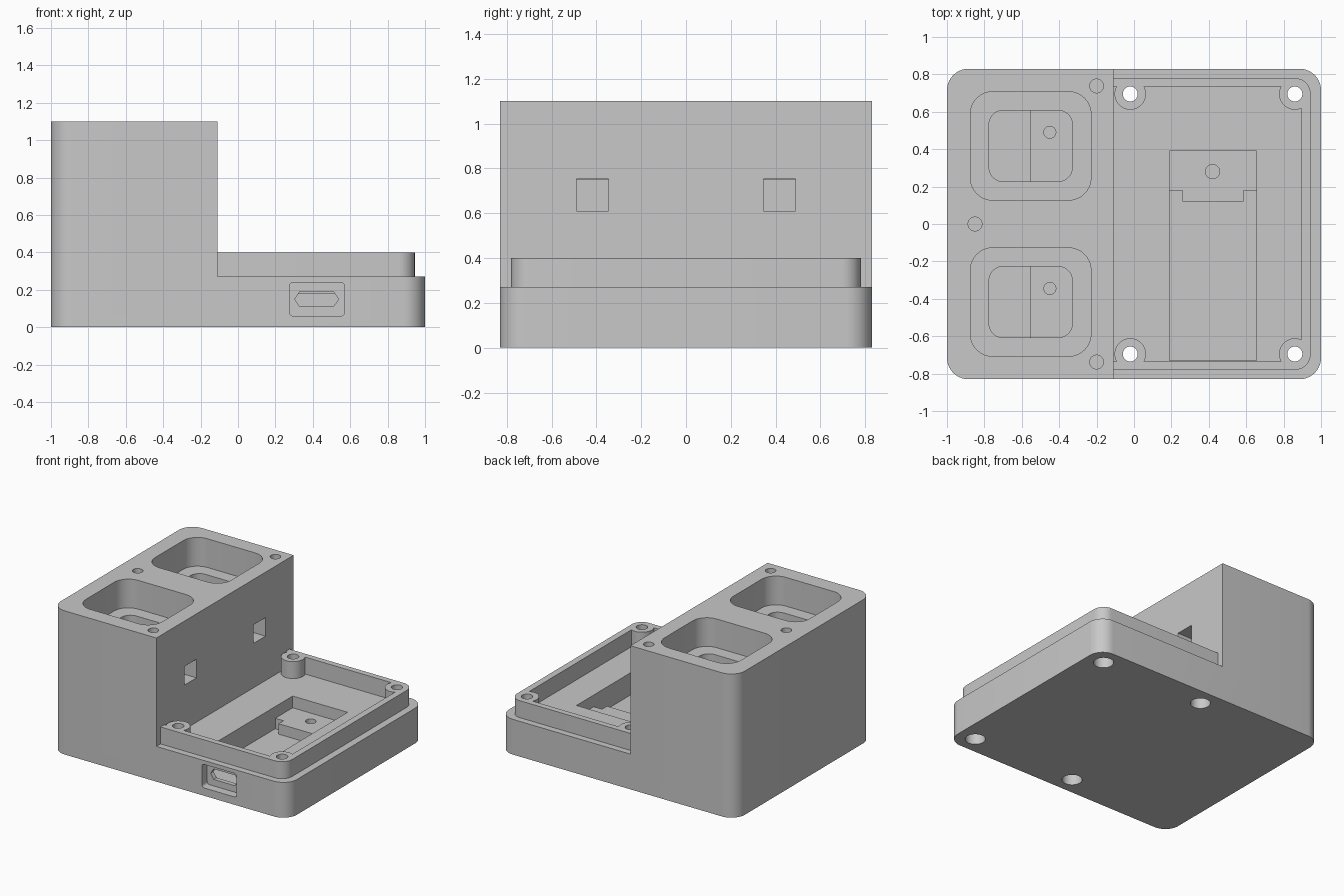
import bpy
import bmesh
from math import cos, sin, pi, radians

old = bpy.data.objects.get("Cube")
if old:
    bpy.data.objects.remove(old, do_unlink=True)

GREY = (0.58, 0.58, 0.58, 1)
mat = bpy.data.materials.new("matte grey")
mat.use_nodes = True
mat.diffuse_color = GREY
bsdf = mat.node_tree.nodes["Principled BSDF"]
bsdf.inputs["Base Color"].default_value = GREY
bsdf.inputs["Roughness"].default_value = 0.7


def rounded(x0, x1, y0, y1, left=0, right=0, steps=10):
    """Rectangle outline with its own corner radius on the left and right side."""
    pts = []
    corners = ((x1, y1, -1, -1, right), (x0, y1, 1, -1, left),
               (x0, y0, 1, 1, left), (x1, y0, -1, 1, right))
    for i, (x, y, sx, sy, r) in enumerate(corners):
        if not r:
            pts.append((x, y))
            continue
        for k in range(steps + 1):
            a = pi / 2 * (i + k / steps)
            pts.append((x + sx * r + r * cos(a), y + sy * r + r * sin(a)))
    return pts


def circle(x, y, r, n=40):
    return [(x + r * cos(2 * pi * k / n), y + r * sin(2 * pi * k / n)) for k in range(n)]


def prism(name, outline, lo, hi, axis="Z"):
    """Extrude an outline along Z, or along Y when it is drawn in XZ."""
    bm = bmesh.new()

    def place(u, v, w):
        return (u, v, w) if axis == "Z" else (u, w, v)
    bottom = [bm.verts.new(place(u, v, lo)) for u, v in outline]
    top = [bm.verts.new(place(u, v, hi)) for u, v in outline]
    bm.faces.new(bottom)
    bm.faces.new(top)
    n = len(outline)
    for i in range(n):
        j = (i + 1) % n
        bm.faces.new((bottom[i], bottom[j], top[j], top[i]))
    bmesh.ops.recalc_face_normals(bm, faces=bm.faces)
    mesh = bpy.data.meshes.new(name)
    bm.to_mesh(mesh)
    bm.free()
    mesh.materials.append(mat)
    ob = bpy.data.objects.new(name, mesh)
    bpy.context.collection.objects.link(ob)
    return ob


def combine(target, tool, operation="DIFFERENCE"):
    mod = target.modifiers.new("combine", "BOOLEAN")
    mod.operation = operation
    mod.solver = "EXACT"
    mod.object = tool
    bpy.context.view_layer.objects.active = target
    bpy.ops.object.modifier_apply(modifier=mod.name)
    bpy.data.objects.remove(tool, do_unlink=True)


def cut(outline, lo, hi, axis="Z"):
    combine(housing, prism("cutter", outline, lo, hi, axis))


def add(outline, lo, hi):
    combine(housing, prism("addition", outline, lo, hi), "UNION")


STEP_X, LEDGE, LIP, TOP = -0.11, 0.27, 0.40, 1.10
BOSSES = [(x, y) for x in (-0.02, 0.86) for y in (-0.695, 0.695)]

# Housing: tall tower on the left, low tray on the right
housing = prism("housing", rounded(-1, 1, -0.83, 0.83, 0.115, 0.115), 0, TOP)
cut(rounded(STEP_X, 1.2, -1, 1), LEDGE, TOP + 0.2)

# Lip around the tray
lip = prism("lip", rounded(STEP_X - 0.05, 0.945, -0.78, 0.78, 0, 0.085), LEDGE - 0.05, LIP)
combine(lip, prism("cutter", rounded(-0.3, 0.895, -0.735, 0.735), 0, 1))
combine(housing, lip, "UNION")

# Screw bosses
for x, y in BOSSES:
    add(circle(x, y, 0.084, 48), LEDGE - 0.04, LIP)

# Screw holes with counterbores underneath
for x, y in BOSSES:
    cut(circle(x, y, 0.04), 0.1, LIP + 0.1)
    cut(circle(x, y, 0.07), -0.1, 0.16)

# Circuit board recess with a raised, notched shelf
cut(rounded(0.19, 0.655, -0.73, 0.39), 0.18, LEDGE + 0.05)
cut([(0.19, -0.73), (0.655, -0.73), (0.655, 0.18), (0.585, 0.18),
     (0.585, 0.12), (0.26, 0.12), (0.26, 0.18), (0.19, 0.18)], 0.10, 0.22)
cut(circle(0.42, 0.28, 0.038), 0.06, 0.25)

# Front port: shallow recess and six-sided opening
cut(rounded(0.275, 0.57, 0.06, 0.24, 0.02, 0.02, 4), -1, -0.765, "Y")
cut([(0.303, 0.15), (0.33, 0.19), (0.51, 0.19), (0.538, 0.15),
     (0.51, 0.11), (0.33, 0.11)], -0.9, -0.7, "Y")

# Two stepped wells in the tower, each with a wire hole and a side window
for y in (-0.4175, 0.4175):
    cut(rounded(-0.875, -0.23, y - 0.29, y + 0.29, 0.12, 0.12), 0.88, TOP + 0.1)
    cut(rounded(-0.775, -0.33, y - 0.19, y + 0.19, 0.075, 0.075), 0.75, 0.95)
    cut(rounded(-0.55, -0.33, y - 0.19, y + 0.19, 0, 0.075), 0.60, 0.80)
    cut(circle(-0.45, y + 0.073, 0.032), 0.40, 0.70)
    cut(rounded(-0.40, 0, 0.61, 0.752), y - 0.072, y + 0.072, "Y")

# Screw holes in the tower top
for x, y in ((-0.2, 0.738), (-0.2, -0.738), (-0.85, 0)):
    cut(circle(x, y, 0.037), 0.80, TOP + 0.1)

# One colour, smooth round walls with crisp edges
housing.data.materials.clear()
housing.data.materials.append(mat)
bpy.ops.object.select_all(action="DESELECT")
housing.select_set(True)
bpy.context.view_layer.objects.active = housing
bpy.ops.object.shade_smooth_by_angle(angle=radians(25))
